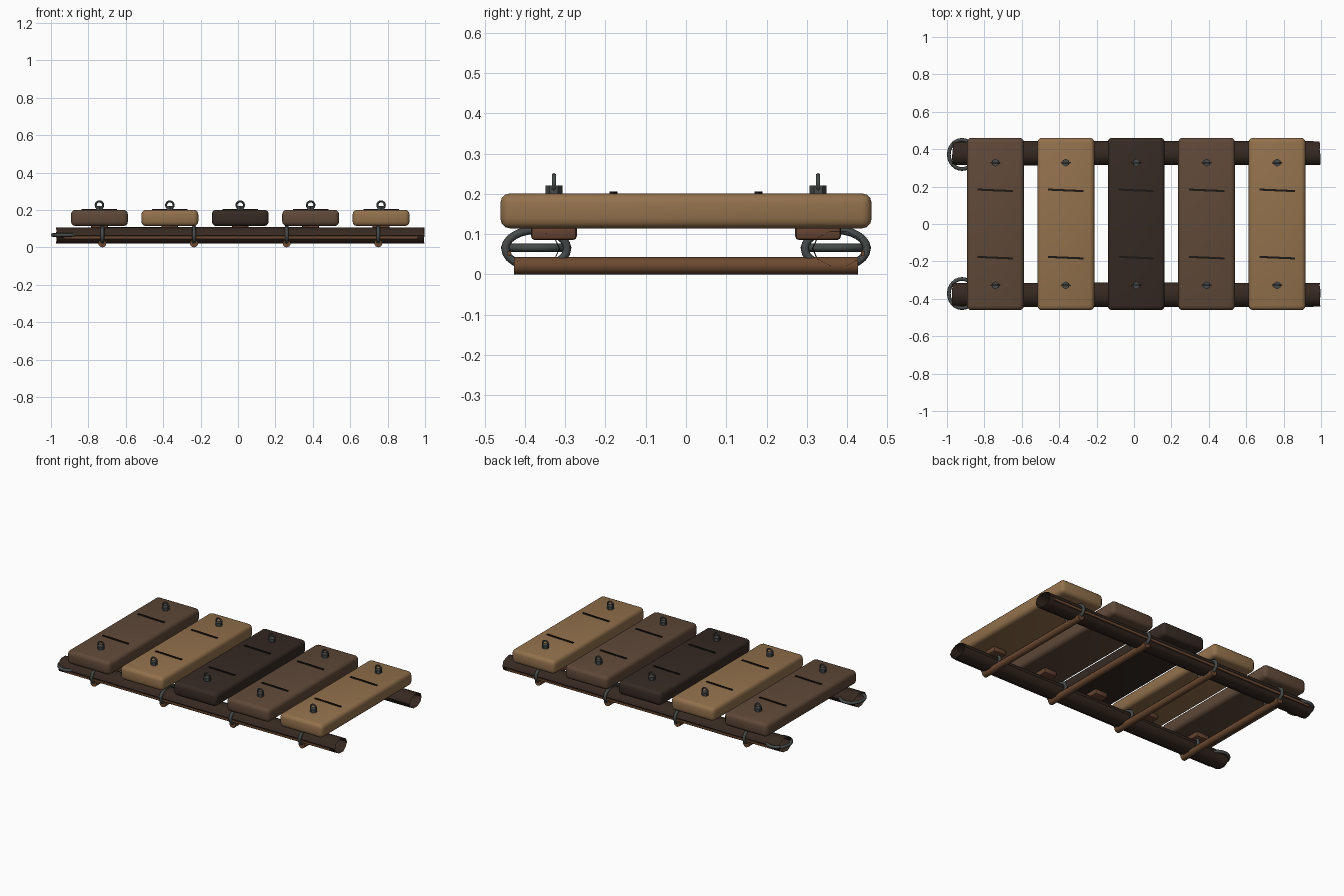
import bpy, bmesh, math, random
from mathutils import Matrix, Vector

if "Cube" in bpy.data.objects:
    bpy.data.objects.remove(bpy.data.objects["Cube"])
random.seed(4)


def mat(name, r, g, b):
    m = bpy.data.materials.new(name)
    m.diffuse_color = (r, g, b, 1)
    m.use_nodes = True
    m.node_tree.nodes["Principled BSDF"].inputs["Base Color"].default_value = m.diffuse_color
    return m


BROWN = mat("brown_wood", 0.115, 0.066, 0.040)
TAN = mat("tan_wood", 0.29, 0.165, 0.073)
DARK = mat("dark_wood", 0.037, 0.023, 0.017)
LOG = mat("log_bark", 0.037, 0.022, 0.015)
POLE = mat("pole_wood", 0.15, 0.068, 0.030)
BLOCK = mat("block_wood", 0.13, 0.056, 0.030)
METAL = mat("iron", 0.06, 0.068, 0.066)
CRACK = mat("crack", 0.012, 0.009, 0.008)


def make(name, bm, m, smooth=40):
    me = bpy.data.meshes.new(name)
    bm.to_mesh(me)
    bm.free()
    ob = bpy.data.objects.new(name, me)
    bpy.context.collection.objects.link(ob)
    me.materials.append(m)
    bpy.ops.object.select_all(action='DESELECT')
    ob.select_set(True)
    bpy.context.view_layer.objects.active = ob
    if smooth:
        bpy.ops.object.shade_smooth_by_angle(angle=math.radians(smooth))
    return ob


def box(name, loc, size, m, bevel=0, segs=3, rot=0):
    bm = bmesh.new()
    bmesh.ops.create_cube(bm, size=1)
    bmesh.ops.scale(bm, vec=size, verts=bm.verts)
    if bevel:
        bmesh.ops.bevel(bm, geom=bm.edges[:], offset=bevel, segments=segs,
                        profile=0.5, affect='EDGES')
    bmesh.ops.transform(bm, verts=bm.verts,
                        matrix=Matrix.Translation(loc) @ Matrix.Rotation(rot, 4, 'Z'))
    return make(name, bm, m)


def rod(name, loc, radius, length, axis, m, sides=10, caps=True):
    bm = bmesh.new()
    bmesh.ops.create_cone(bm, cap_ends=caps, segments=sides, radius1=radius,
                          radius2=radius, depth=length)
    turn = Vector((0, 0, 1)).rotation_difference(Vector(axis)).to_matrix().to_4x4()
    bmesh.ops.transform(bm, verts=bm.verts, matrix=Matrix.Translation(loc) @ turn)
    return make(name, bm, m)


def ring(name, loc, u, v, minor, m, n=24, k=8):
    """Elliptical torus; u and v are the half-axis vectors of its centre line."""
    u, v, loc = Vector(u), Vector(v), Vector(loc)
    axis = u.cross(v).normalized()
    bm = bmesh.new()
    loops = []
    for i in range(n):
        a = 2 * math.pi * i / n
        p = u * math.cos(a) + v * math.sin(a)
        tangent = v * math.cos(a) - u * math.sin(a)
        out = tangent.cross(axis).normalized()
        loops.append([bm.verts.new(loc + p + minor * (out * math.cos(b) + axis * math.sin(b)))
                      for b in (2 * math.pi * j / k for j in range(k))])
    for i in range(n):
        for j in range(k):
            bm.faces.new((loops[i][j], loops[(i + 1) % n][j],
                          loops[(i + 1) % n][(j + 1) % k], loops[i][(j + 1) % k]))
    bmesh.ops.recalc_face_normals(bm, faces=bm.faces)
    return make(name, bm, m, 60)


def log(name, y):
    """Open-ended, slightly uneven tube along x."""
    bm = bmesh.new()
    loops, sides = [], 10
    for x in (-0.97, -0.6, -0.2, 0.2, 0.6, 0.995):
        s = random.uniform(0.97, 1.02)
        loops.append([bm.verts.new((x + random.uniform(-0.004, 0.004),
                                    y + 0.064 * s * math.cos(a),
                                    0.064 + 0.046 * s * math.sin(a)))
                      for a in (2 * math.pi * i / sides for i in range(sides))])
    for A, B in zip(loops, loops[1:]):
        for i in range(sides):
            j = (i + 1) % sides
            bm.faces.new((A[i], A[j], B[j], B[i]))
    bmesh.ops.recalc_face_normals(bm, faces=bm.faces)
    make(name, bm, LOG)


# side logs, bark strips and end rings
for s, side in ((-1, "front"), (1, "back")):
    y = 0.378 * s
    log(side + "_log", y)
    box(side + "_bark_strip", (0.015, y + 0.061 * s, 0.052), (1.89, 0.008, 0.013), POLE)
    ring(side + "_end_ring", (-0.92, 0.372 * s, 0.066), (0.07, 0, 0), (0, 0.078, 0), 0.01, METAL)

# cross poles with a loop around each log
for i, x in enumerate((-0.725, -0.235, 0.26, 0.75)):
    rod(f"cross_pole_{i}", (x, 0, 0.0215), 0.0215, 0.855, (0, 1, 0), POLE)
    for s, side in ((-1, "front"), (1, "back")):
        ring(f"{side}_loop_{i}", (x, 0.372 * s, 0.064), (0, 0.077, 0), (0, 0, 0.046), 0.01, METAL)

# planks with cracks, support blocks and eye bolts
for i, m in enumerate((BROWN, TAN, DARK, BROWN, TAN)):
    x = 0.012 + (i - 2) * 0.3765
    box(f"plank_{i}", (x, 0, 0.1575), (0.304, 0.922, 0.087), m, 0.024)
    for s, side in ((-1, "front"), (1, "back")):
        y = 0.328 * s
        box(f"{side}_crack_{i}", (x, 0.18 * s, 0.202), (0.19, 0.011, 0.008), CRACK,
            rot=math.radians(-2.5))
        box(f"{side}_block_{i}", (x, y, 0.104), (0.09, 0.114, 0.038), BLOCK, 0.01, 2)
        rod(f"{side}_bolt_nut_{i}", (x, y, 0.211), 0.021, 0.02, (0, 0, 1), METAL, 6)
        ring(f"{side}_bolt_eye_{i}", (x, y, 0.226), (0.02, 0, 0), (0, 0, 0.02), 0.0055, METAL, 16, 6)
